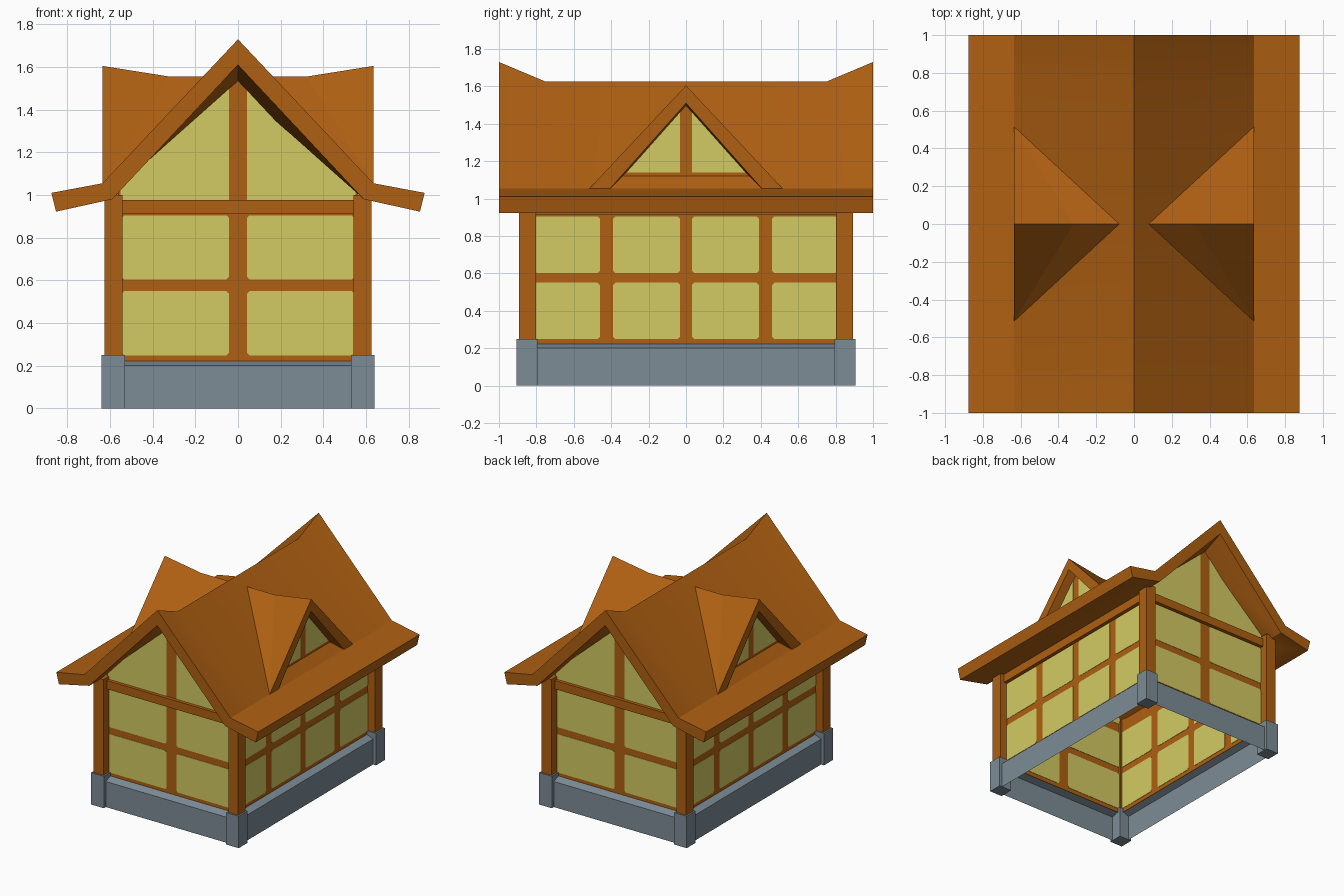
import bpy, bmesh, math
from mathutils import Vector

if "Cube" in bpy.data.objects:
    bpy.data.objects.remove(bpy.data.objects["Cube"])


def material(name, rgb):
    m = bpy.data.materials.new(name)
    m.diffuse_color = (*rgb, 1)
    m.use_nodes = True
    m.node_tree.nodes["Principled BSDF"].inputs["Base Color"].default_value = m.diffuse_color
    return m


BROWN = material("timber_brown", (0.43, 0.117, 0.006))
YELLOW = material("plaster_yellow", (0.65, 0.59, 0.122))
GREY = material("stone_grey", (0.205, 0.263, 0.305))


def mesh(name, verts, faces, mat, smooth=False, closed=True):
    bm = bmesh.new()
    vs = [bm.verts.new(v) for v in verts]
    for f in faces:
        bm.faces.new([vs[i] for i in f])
    if closed:
        bmesh.ops.recalc_face_normals(bm, faces=bm.faces)
    me = bpy.data.meshes.new(name)
    bm.to_mesh(me)
    bm.free()
    me.materials.append(mat)
    if smooth:
        for p in me.polygons:
            p.use_smooth = True
        me.set_sharp_from_angle(angle=math.radians(30))
    ob = bpy.data.objects.new(name, me)
    bpy.context.collection.objects.link(ob)
    return ob


def loft(name, rings, mat, smooth=False, caps=True):
    n = len(rings[0])
    faces = [(r * n + i, r * n + (i + 1) % n, (r + 1) * n + (i + 1) % n, (r + 1) * n + i)
             for r in range(len(rings) - 1) for i in range(n)]
    if caps:
        faces += [tuple(range(n)), tuple(range((len(rings) - 1) * n, len(rings) * n))]
    return mesh(name, [v for r in rings for v in r], faces, mat, smooth)


def box(name, x0, x1, y0, y1, z0, z1, mat):
    ring = [(x0, y0), (x1, y0), (x1, y1), (x0, y1)]
    return loft(name, [[(x, y, z) for x, y in ring] for z in (z0, z1)], mat)


def plate(name, pts, axis, pos, thick, mat):
    """Flat outline (u, z) standing across the given axis, centred on pos."""
    def place(u, z, d):
        return (u, pos + d, z) if axis == "y" else (pos + d, u, z)
    return loft(name, [[place(u, z, d) for u, z in pts] for d in (-thick / 2, thick / 2)], mat)


def rounded(u0, u1, z0, z1, c=0.012):
    return [(u0 + c, z0), (u1 - c, z0), (u1, z0 + c), (u1, z1 - c),
            (u1 - c, z1), (u0 + c, z1), (u0, z1 - c), (u0, z0 + c)]


def rect_ring(x, y, z):
    return [(-x, -y, z), (x, -y, z), (x, y, z), (-x, y, z)]


WX, WY = 0.56, 0.82            # wall planes
ROWS = [(0.248, 0.55), (0.603, 0.905)]

# stone footing: open skirt with a sloping ledge
loft("stone_footing", [rect_ring(0.615, 0.88, 0), rect_ring(0.615, 0.88, 0.2),
                       rect_ring(WX, WY, 0.222)], GREY, caps=False)

# corner posts on stone blocks
for sx in (-1, 1):
    for sy in (-1, 1):
        xs = sorted((sx * 0.53, sx * 0.64))
        ys = sorted((sy * 0.795, sy * 0.905))
        box("post_stone", *xs, *ys, 0, 0.25, GREY)
        xs = sorted((sx * 0.542, sx * 0.627))
        ys = sorted((sy * 0.803, sy * 0.893))
        box("corner_post", *xs, *ys, 0.25, 1.0, BROWN)

# end walls with gables, panels and tie beams
for s in (-1, 1):
    y = s * WY
    plate("gable_wall", [(-WX, 0.215), (WX, 0.215), (WX, 1.03), (0, 1.56), (-WX, 1.03)],
          "y", y, 0.004, BROWN)
    for m in (-1, 1):
        for z0, z1 in ROWS:
            u0, u1 = sorted((m * 0.043, m * 0.545))
            plate("end_panel", rounded(u0, u1, z0, z1), "y", y, 0.009, YELLOW)
        plate("gable_panel", [(m * 0.043, 0.975), (m * 0.55, 0.975), (m * 0.55, 1.04),
                              (m * 0.043, 1.52)], "y", y, 0.009, YELLOW)
    b = sorted((y, s * (WY + 0.03)))
    box("tie_beam", -0.545, 0.545, *b, 0.91, 0.977, BROWN)

# long side walls with panels
for s in (-1, 1):
    plate("side_wall", [(-WY, 0.215), (WY, 0.215), (WY, 1.02), (-WY, 1.02)],
          "x", s * WX, 0.004, BROWN)
    for u0, u1 in ((-0.81, -0.46), (-0.39, -0.032), (0.032, 0.39), (0.46, 0.81)):
        for z0, z1 in ROWS:
            plate("side_panel", rounded(u0, u1, z0, z1), "x", s * WX, 0.009, YELLOW)
    b = sorted((s * WX, s * (WX + 0.03)))
    box("wall_plate_beam", *b, -0.805, 0.805, 0.912, 0.99, BROWN)


# main roof: ridge rises at both ends, eaves kick outward
def roof_ring(y, ridge):
    half = [(0.635, 1.055), (0.875, 1.01), (0.853, 0.922), (0.59, 0.98)]
    pts = [(0, ridge)] + half + [(0, ridge - 0.12)] + [(-x, z) for x, z in reversed(half)]
    return [(x, y, z) for x, z in pts]


# caps are split into strips so the bent outline fills cleanly
rings = [roof_ring(-1, 1.73), roof_ring(-0.75, 1.625), roof_ring(0.75, 1.625), roof_ring(1, 1.73)]
n = 10
faces = [(r * n + i, r * n + (i + 1) % n, (r + 1) * n + (i + 1) % n, (r + 1) * n + i)
         for r in range(3) for i in range(n)]
for o in (0, 30):
    faces += [tuple(o + i for i in q) for q in
              ((0, 1, 4, 5), (1, 2, 3, 4), (0, 5, 6, 9), (9, 6, 7, 8))]
mesh("main_roof", [v for r in rings for v in r], faces, BROWN, smooth=True)

# dormers: roof shells trimmed to the main slope, with a small gable wall
for s in (-1, 1):
    v = [(0.635, 0, 1.605), (0.32, 0, 1.555), (0.078, 0, 1.555),
         (0.635, -0.515, 1.055), (0.635, 0.515, 1.055),
         (0.635, 0, 1.51), (0.32, 0, 1.455), (0.189, 0, 1.455),
         (0.635, -0.405, 1.055), (0.635, 0.405, 1.055)]
    f = [(0, 1, 3), (1, 2, 3), (1, 0, 4), (2, 1, 4),
         (5, 8, 6), (6, 8, 7), (5, 6, 9), (6, 7, 9),
         (0, 3, 8, 5), (0, 5, 9, 4),
         (2, 7, 8, 3), (2, 4, 9, 7)]
    mesh("dormer_roof", [(s * x, y, z) for x, y, z in v], f, BROWN)
    plate("dormer_wall", [(-0.37, 1.1), (0.37, 1.1), (0, 1.52)], "x", s * 0.56, 0.004, BROWN)
    for m in (-1, 1):
        plate("dormer_panel", [(m * 0.032, 1.14), (m * 0.34, 1.14), (m * 0.032, 1.48)],
              "x", s * 0.56, 0.009, YELLOW)
